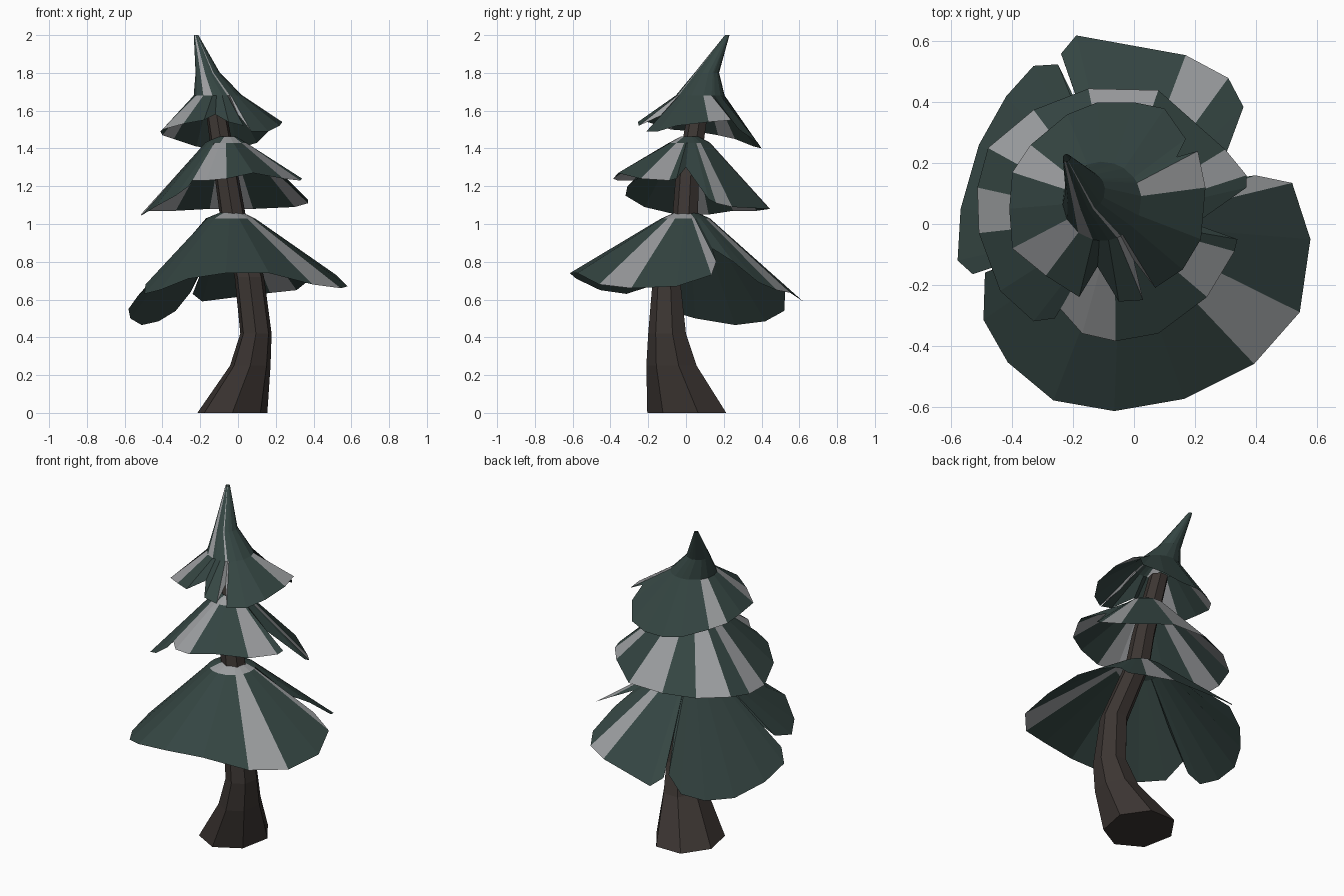
import bpy, bmesh
from math import sin, cos, atan2, tau


def mat(name, rgb):
    m = bpy.data.materials.new(name)
    m.diffuse_color = (*rgb, 1)
    return m


BARK = mat("bark", (0.045, 0.036, 0.032))
GREEN = mat("needles", (0.035, 0.06, 0.055))
SNOW = mat("frost", (0.33, 0.34, 0.35))


def finish(name, bm, mats):
    bmesh.ops.remove_doubles(bm, verts=bm.verts, dist=0.0005)
    bmesh.ops.recalc_face_normals(bm, faces=bm.faces)
    me = bpy.data.meshes.new(name)
    bm.to_mesh(me)
    bm.free()
    for m in mats:
        me.materials.append(m)
    ob = bpy.data.objects.new(name, me)
    bpy.context.collection.objects.link(ob)


def trunk(path, sides=7):
    bm = bmesh.new()
    rings = []
    for x, y, z, rx, ry in path:
        rings.append([bm.verts.new((x + rx * cos(tau * (i + .25) / sides),
                                    y + ry * sin(tau * (i + .25) / sides), z))
                      for i in range(sides)])
    for a, b in zip(rings, rings[1:]):
        for i in range(sides):
            j = (i + 1) % sides
            bm.faces.new((a[i], a[j], b[j], b[i]))
    bm.faces.new(rings[0])
    bm.faces.new(rings[-1])
    finish("trunk", bm, [BARK])


def tier(name, rings, lobes, frost, cap_frost=()):
    """Skirt of drooping lobes; each lobe starts at the notch shared with the one before."""
    bm = bmesh.new()
    cx, cy = rings[0][:2]
    panel = 0
    for k, lobe in enumerate(lobes):
        rim = lobe + [lobes[(k + 1) % len(lobes)][0]]
        cols = []
        for p in rim:
            a = atan2(p[1] - cy, p[0] - cx)
            cols.append([p] + [(x + r * cos(a), y + r * sin(a), z) for x, y, r, z in rings])
        for c, d in zip(cols, cols[1:]):
            for i in range(len(rings)):
                quad = [bm.verts.new(q) for q in (c[i], d[i], d[i + 1], c[i + 1])]
                f = bm.faces.new(quad)
                f.material_index = int(panel in (cap_frost if i else frost))
            panel += 1
    finish(name, bm, [GREEN, SNOW])


# crooked trunk with flared foot
trunk([(-.03, .015, 0, .19, .22), (.065, -.07, .25, .11, .14), (.095, -.095, .42, .085, .105),
       (.06, -.1, .72, .08, .075), (-.03, 0, 1.06, .07, .07),
       (-.06, .01, 1.25, .065, .065), (-.12, .07, 1.62, .055, .055)])

# lower skirt: front, left and back lobes
tier("lower_branches", [(-.04, 0, .13, 1.03), (-.035, 0, .05, 1.065)], [
    [(.26, .14, .87), (.4, .16, .8), (.52, .135, .73), (.58, -.05, .67), (.545, -.29, .66),
     (.395, -.46, .68), (.165, -.575, .74), (-.065, -.615, .74), (-.265, -.58, .71),
     (-.415, -.455, .65), (-.495, -.315, .63), (-.49, -.16, .68)],
    [(-.34, -.1, .8), (-.53, -.165, .62), (-.58, -.12, .55), (-.57, .05, .5), (-.51, .26, .465),
     (-.42, .42, .485), (-.33, .52, .54), (-.25, .525, .64)],
    [(-.17, .36, .8), (-.24, .56, .63), (-.19, .62, .59), (.17, .555, .635), (.31, .48, .65),
     (.36, .385, .69), (.31, .25, .8)],
], {1, 4, 23}, {1, 2, 3, 4, 5, 6, 7, 8})

# middle skirt: front lobe and long wrapped lobe
tier("middle_branches", [(-.065, .02, .11, 1.43), (-.06, .02, .05, 1.462)], [
    [(.2, 0, 1.3), (.34, -.05, 1.24), (.33, -.09, 1.23), (.24, -.24, 1.24), (.08, -.36, 1.27),
     (-.06, -.385, 1.24), (-.17, -.36, 1.23), (-.25, -.27, 1.23)],
    [(-.19, -.17, 1.31), (-.26, -.31, 1.2), (-.33, -.32, 1.15), (-.44, -.22, 1.09),
     (-.51, -.03, 1.045), (-.515, .12, 1.05), (-.48, .25, 1.07), (-.33, .375, 1.07),
     (-.15, .445, 1.08), (.08, .44, 1.08), (.3, .245, 1.09), (.37, .16, 1.11), (.37, .12, 1.13)],
], {2, 5, 6, 12, 14, 16, 18}, {3, 4, 5})

# top skirt drawn up into a bent spire
tier("top_branches", [(-.105, .075, .13, 1.68), (-.16, .11, .065, 1.8), (-.222, .218, .012, 2.0)], [
    [(.14, .22, 1.58), (.21, .24, 1.55), (.235, .12, 1.54), (.22, -.05, 1.52), (.16, -.15, 1.49),
     (.07, -.21, 1.49)],
    [(0, -.12, 1.58), (.03, -.25, 1.52), (-.05, -.255, 1.54)],
    [(-.12, -.14, 1.58), (-.18, -.24, 1.55), (-.29, -.17, 1.53), (-.4, -.08, 1.5),
     (-.41, .05, 1.49), (-.4, .17, 1.47), (-.34, .26, 1.45), (-.22, .36, 1.41), (-.12, .4, 1.4),
     (0, .4, 1.4), (.1, .38, 1.43), (.17, .28, 1.5)],
], {1, 5, 6, 11, 14}, {6, 10})
